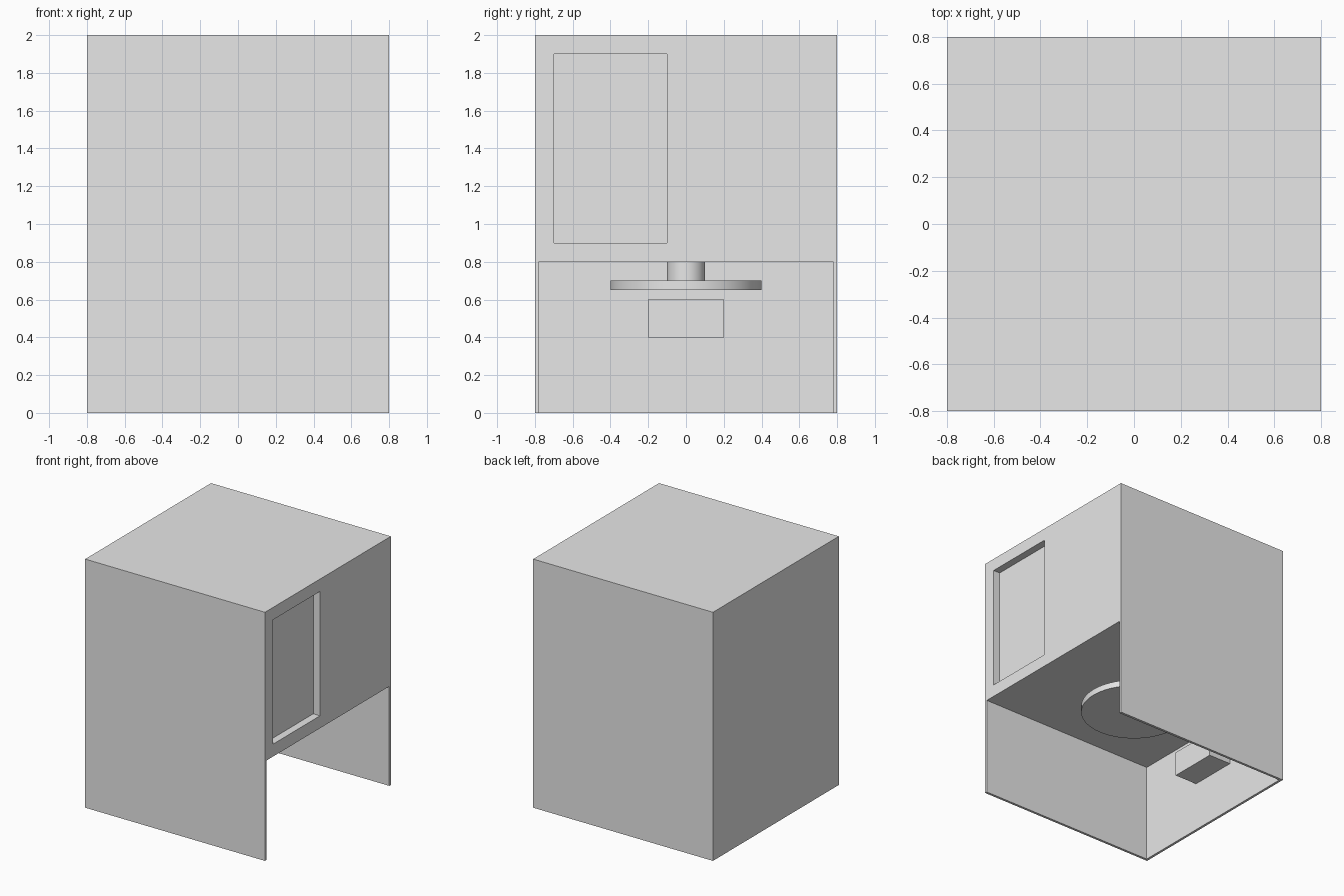
import bpy
import bmesh
from mathutils import Vector

cube = bpy.data.objects.get("Cube")
if cube:
    bpy.data.objects.remove(cube, do_unlink=True)

grey = bpy.data.materials.new("light_grey")
grey.use_nodes = True
grey.diffuse_color = (0.8, 0.8, 0.8, 1)
grey.node_tree.nodes["Principled BSDF"].inputs["Base Color"].default_value = (0.8, 0.8, 0.8, 1)


def finish(name, bm):
    mesh = bpy.data.meshes.new(name)
    bm.to_mesh(mesh)
    bm.free()
    mesh.materials.append(grey)
    obj = bpy.data.objects.new(name, mesh)
    bpy.context.collection.objects.link(obj)
    return obj


def box(name, low, high):
    low, high = Vector(low), Vector(high)
    bm = bmesh.new()
    bmesh.ops.create_cube(bm, size=1)
    bmesh.ops.scale(bm, vec=high - low, verts=bm.verts)
    bmesh.ops.translate(bm, vec=(low + high) / 2, verts=bm.verts)
    return finish(name, bm)


def disc(name, radius, bottom, top):
    bm = bmesh.new()
    bmesh.ops.create_cone(bm, cap_ends=True, segments=64, radius1=radius,
                          radius2=radius, depth=top - bottom)
    bmesh.ops.translate(bm, vec=(0, 0, (bottom + top) / 2), verts=bm.verts)
    obj = finish(name, bm)
    bpy.ops.object.select_all(action="DESELECT")
    obj.select_set(True)
    bpy.context.view_layer.objects.active = obj
    bpy.ops.object.shade_smooth_by_angle()
    return obj


HALF, WALL, FLOOR, TOP = 0.8, 0.02, 0.8, 2.0
inner = HALF - WALL

# Upper housing with a recessed panel on its open side
housing = box("upper_housing", (-HALF, -HALF, FLOOR), (HALF, HALF, TOP))
cutter = box("panel_cutter", (HALF - 0.06, -0.7, 0.9), (HALF + 0.1, -0.1, 1.9))
cut = housing.modifiers.new("panel_recess", "BOOLEAN")
cut.operation = "DIFFERENCE"
cut.solver = "EXACT"
cut.object = cutter
cutter.hide_render = True
cutter.hide_set(True)

# Apply the cut and drop the helper
bpy.context.view_layer.update()
evaluated = housing.evaluated_get(bpy.context.evaluated_depsgraph_get())
cut_mesh = bpy.data.meshes.new_from_object(evaluated)
housing.modifiers.clear()
housing.data = cut_mesh
bpy.data.objects.remove(cutter, do_unlink=True)

# Thin lower walls on three sides
box("front_wall", (-HALF, -HALF, 0), (HALF, -inner, FLOOR))
box("back_wall", (-HALF, inner, 0), (HALF, HALF, FLOOR))
box("side_wall", (-HALF, -inner, 0), (-inner, inner, FLOOR))

# Block on the inside of the side wall
box("wall_block", (-inner, -0.2, 0.4), (-0.58, 0.2, 0.6))

# Shaft and round plate hanging under the housing
disc("shaft", 0.1, 0.7, FLOOR)
disc("round_plate", 0.4, 0.65, 0.7)
